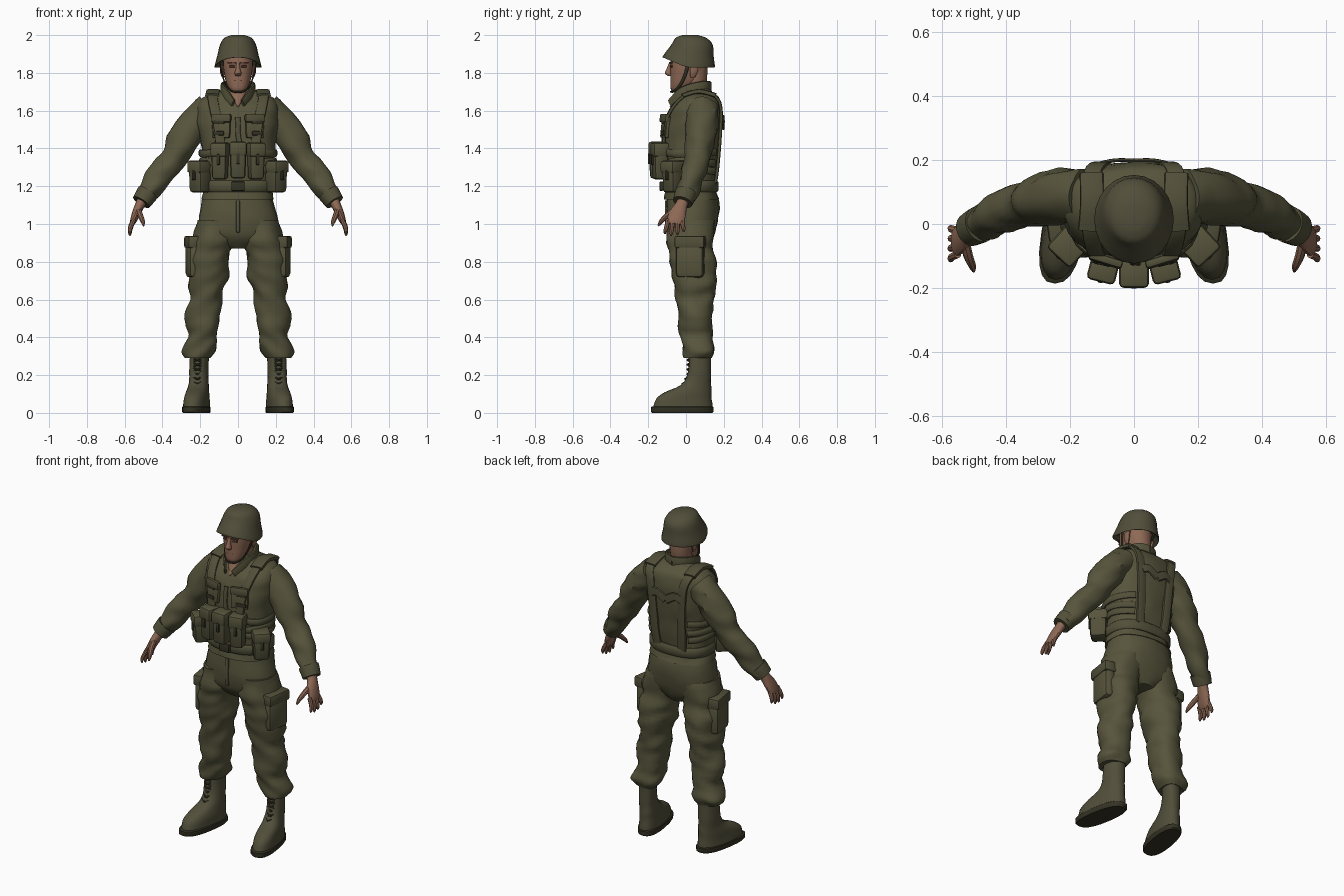
import bpy, bmesh, math
from mathutils import Vector, Matrix, noise
from mathutils.bvhtree import BVHTree

default_cube = bpy.data.objects.get("Cube")
if default_cube:
    bpy.data.objects.remove(default_cube)

X, Y, Z = Vector((1, 0, 0)), Vector((0, 1, 0)), Vector((0, 0, 1))
parts = []


def material(name, *rgb):
    mat = bpy.data.materials.new(name)
    mat.use_nodes = True
    mat.diffuse_color = (*rgb, 1)
    shader = next(n for n in mat.node_tree.nodes if n.type == "BSDF_PRINCIPLED")
    shader.inputs["Base Color"].default_value = (*rgb, 1)
    shader.inputs["Roughness"].default_value = .9
    return mat


olive = material("olive cloth", .095, .09, .045)
gear = material("olive webbing", .085, .08, .041)
leather = material("olive leather", .082, .076, .042)
dark = material("dark olive", .035, .033, .018)
skin = material("skin", .27, .14, .09)
shadow = material("dark skin", .09, .04, .028)


def finish(name, bm, mat, mirror):
    bmesh.ops.recalc_face_normals(bm, faces=bm.faces)
    mesh = bpy.data.meshes.new(name)
    bm.to_mesh(mesh)
    bm.free()
    mesh.materials.append(mat)
    obj = bpy.data.objects.new(name, mesh)
    bpy.context.scene.collection.objects.link(obj)
    if mirror:
        mod = obj.modifiers.new("Mirror", "MIRROR")
        mod.use_mirror_merge = False
    parts.append(obj)
    return obj


def spline(rows, steps):
    """Smooth in-between rows through the given rows."""
    rows = [Vector(r) for r in rows]
    last, out = len(rows) - 1, []
    for i in range(last):
        p, q, r, s = (rows[max(0, min(last, i + k))] for k in (-1, 0, 1, 2))
        for k in range(steps):
            t = k / steps
            out.append(q + (r - p) * (t / 2) + (p * 2 - q * 5 + r * 4 - s) * (t * t / 2)
                       + (q * 3 - p - r * 3 + s) * (t ** 3 / 2))
    return out + [rows[last]]


def loft(name, rows, mat, mirror=False, follow=False, ref=Y, sides=20, steps=3,
         power=2.0, fold=0.0, warp=None):
    """Skin rings of (x, y, z, half width, half depth); rings stay level or follow the path."""
    rows = spline(rows, steps)
    mid = [Vector(r[:3]) for r in rows]
    bm = bmesh.new()
    loops = []
    for i, row in enumerate(rows):
        t = (mid[min(i + 1, len(mid) - 1)] - mid[max(i - 1, 0)]).normalized() if follow else Z
        v = (ref - t * ref.dot(t)).normalized()
        u = v.cross(t)
        loop = []
        for k in range(sides):
            ang = math.tau * k / sides
            c, s = math.cos(ang), math.sin(ang)
            off = (u * math.copysign(abs(c) ** (2 / power), c) * row[3]
                   + v * math.copysign(abs(s) ** (2 / power), s) * row[4])
            co = mid[i] + off
            if fold:
                # cloth creases run mostly across the limb
                n = noise.noise(Vector((co.x * 9, co.y * 9, co.z * 17 + co.x * 8)))
                co += off.normalized() * n * fold
            loop.append(bm.verts.new(warp(co) if warp else co))
        loops.append(loop)
    for a, b in zip(loops, loops[1:]):
        for k in range(sides):
            j = (k + 1) % sides
            bm.faces.new((a[k], a[j], b[j], b[k]))
    bm.faces.new(loops[0])
    bm.faces.new(loops[-1])
    return finish(name, bm, mat, mirror)


def box(name, loc, size, mat, mirror=False, bevel=.012, turn=0, taper=1.0, lean=0):
    """Rounded block; taper narrows its lower end."""
    bm = bmesh.new()
    bmesh.ops.create_cube(bm, size=1)
    for v in bm.verts:
        k = taper if v.co.z < 0 else 1
        v.co = Vector((v.co.x * size[0] * k, v.co.y * size[1] * k, v.co.z * size[2]))
    bmesh.ops.bevel(bm, geom=bm.edges[:], offset=min(bevel, min(size) * .45), segments=2,
                    affect="EDGES", profile=.5)
    rot = Matrix.Rotation(turn, 4, "Z") @ Matrix.Rotation(lean, 4, "X")
    bm.transform(Matrix.Translation(loc) @ rot)
    return finish(name, bm, mat, mirror)


# Trousers
loft("trouser_seat", [(0, .03, 1.2, .175, .125), (0, .035, 1.08, .2, .14), (0, .03, .98, .215, .135),
                      (0, .03, .92, .17, .115), (0, .035, .87, .07, .08)], olive, power=2.3, fold=.01)
loft("trouser_leg", [(.115, .03, 1.02, .1, .12), (.132, .027, .9, .112, .127), (.152, .035, .8, .105, .12),
                     (.16, .04, .7, .1, .112), (.17, .047, .6, .087, .1), (.182, .047, .5, .09, .092),
                     (.188, .058, .4, .08, .083), (.202, .065, .33, .085, .086),
                     (.207, .065, .29, .07, .075)], olive, True, steps=5, power=2.2, fold=.022)
box("trouser_fly", (0, -.102, 1.04), (.02, .02, .17), olive, bevel=.006)

# Cargo pockets
box("cargo_pocket", (.235, .022, .81), (.07, .15, .19), olive, True, .025, turn=-.15)
box("cargo_flap", (.237, .022, .905), (.077, .16, .065), gear, True, .012, turn=-.15)

# Jacket
jacket = loft("jacket", [(0, .03, 1.13, .192, .143), (0, .025, 1.2, .18, .132), (0, .025, 1.3, .185, .14),
                         (0, .033, 1.43, .2, .15), (0, .04, 1.54, .215, .15), (0, .055, 1.62, .215, .135),
                         (0, .07, 1.67, .185, .105), (0, .06, 1.7, .105, .08), (0, .055, 1.73, .07, .066)],
              olive, sides=32, steps=4, power=2.4, fold=.01)
skin_tree = BVHTree.FromPolygons([v.co for v in jacket.data.vertices],
                                 [p.vertices[:] for p in jacket.data.polygons])


def snap(point, lift=.006):
    """Nearest place just above the jacket."""
    co, normal, _, _ = skin_tree.find_nearest(Vector(point))
    return co + normal * lift


loft("sleeve", [(.15, .085, 1.605, .085, .085), (.22, .085, 1.545, .088, .086), (.3, .075, 1.42, .08, .075),
                (.372, .05, 1.31, .073, .068), (.44, .022, 1.22, .063, .06), (.5, -.01, 1.135, .05, .052)],
     olive, True, follow=True, steps=5, fold=.018)
loft("cuff", [(.478, 0, 1.165, .058, .058), (.492, -.007, 1.145, .056, .057), (.512, -.018, 1.115, .051, .053)],
     gear, True, follow=True, steps=2)
loft("collar", [(0, .128, 1.725, .008, .03), (.06, .105, 1.728, .008, .03), (.085, .04, 1.715, .008, .032),
                (.068, -.025, 1.685, .009, .035), (.025, -.085, 1.64, .007, .02)],
     olive, True, follow=True, ref=Z, sides=12, power=3)
placket = [(*snap((0, -.3, z)), .005, .014) for z in (1.62, 1.55, 1.48, 1.4)]
loft("button_placket", placket, gear, follow=True, ref=X, sides=8, power=4)
pocket = snap((.1, -.2, 1.52), .002)
box("chest_pocket", pocket, (.1, .022, .12), olive, True, .009, turn=.3, lean=-.1)
box("chest_flap", pocket + Vector((0, -.004, .045)), (.108, .026, .045), gear, True, .009, turn=.3, lean=-.1)

# Webbing: shoulder straps, belt and back harness
strap = [(.125, -.2, 1.4), (.13, -.2, 1.5), (.135, -.15, 1.6), (.142, -.03, 1.69), (.145, .07, 1.75),
         (.14, .17, 1.7), (.13, .25, 1.6), (.12, .25, 1.45), (.11, .25, 1.3), (.11, .25, 1.2)]
loft("shoulder_strap", [(*snap(p), .009, .027) for p in strap], gear, True, follow=True, ref=X,
     sides=12, power=4)
pad = [(*snap(p, .012), .012, .037) for p in strap[3:6]]
loft("shoulder_pad", pad, gear, True, follow=True, ref=X, sides=12, power=4)
for z in (1.48, 1.56):
    box("strap_buckle", snap((.13, -.2, z), .014), (.062, .018, .022), dark, True, .005, turn=.25)
back = [(*snap((x, .3, 1.53)), .006, .025) for x in (0, .06, .13)]
loft("back_strap", back, gear, True, follow=True, ref=Z, sides=8, power=4)
loft("belt", [(0, .025, z, .187 + w, .14 + w) for z, w in ((1.17, 0), (1.18, .008), (1.22, .008), (1.23, 0))],
     gear, sides=32, steps=1, power=2.4)
box("belt_buckle", (0, -.13, 1.2), (.07, .02, .05), dark, bevel=.006)
for z in (1.28, 1.325, 1.37):
    roll = [(*snap((x, y, z), .004), .01, .02) for x, y in ((.14, -.2), (.2, -.08), (.25, .03), (.2, .14), (.14, .2))]
    loft("waist_webbing", roll, gear, True, follow=True, ref=Z, sides=10)


def pouch(name, x, y, z, w, d, h, turn, mirror):
    """Ammunition pouch with a flap and a fastening tab."""
    front = Matrix.Rotation(turn, 3, "Z") @ Vector((0, -d / 2, 0))
    box(name, (x, y, z), (w, d, h), gear, mirror, .018, turn, .9)
    box(name + "_flap", (x, y, z + h * .33), (w * 1.06, d * 1.1, h * .4), olive, mirror, .014, turn)
    box(name + "_tab", Vector((x, y, z + h * .06)) + front, (w * .2, .014, h * .3), dark, mirror, .004, turn)


pouch("centre_pouch", 0, -.155, 1.335, .088, .08, .19, 0, False)
pouch("front_pouch", .095, -.138, 1.33, .085, .08, .19, .25, True)
pouch("side_pouch", .2, -.065, 1.248, .095, .1, .165, .75, True)

# Boots
def splay(co):
    return Vector((co.x - co.y * .16, co.y, co.z))


loft("boot", [(.215, .075, .33, .05, .06), (.217, .072, .22, .048, .06), (.217, .055, .15, .052, .08),
              (.217, .012, .11, .058, .122), (.217, -.012, .075, .062, .148), (.217, -.018, .03, .064, .157)],
     leather, True, power=2.3, warp=splay, fold=.005)
loft("boot_sole", [(.217, -.02, 0, .064, .16), (.217, -.02, .006, .068, .166), (.217, -.02, .03, .068, .166),
                   (.217, -.02, .035, .062, .158)], dark, True, steps=1, power=2.5, warp=splay)
for i in range(7):
    z = .13 + i * .025
    y = .012 - max(0, .2 - z) * .55
    for tilt in (-1, 1):
        loft("boot_lace", [(.195, y + .006, z - tilt * .008, .004, .004), (.215, y - .006, z, .005, .005),
                           (.235, y + .006, z + tilt * .008, .004, .004)], dark, True, follow=True,
             sides=6, steps=1)

# Hands
loft("palm", [(.495, -.005, 1.15, .03, .033), (.517, -.022, 1.105, .026, .032), (.537, -.042, 1.06, .023, .044),
              (.553, -.055, 1.02, .018, .046), (.56, -.058, 1.0, .012, .04)], skin, True, follow=True, sides=14)
for i in range(4):
    y, tip = -.02 - i * .025, -.012 - i * .033
    drop = (.02, .003, 0, .01)[i]
    loft("finger", [(.55, y, 1.025, .012, .012), (.568, (y + tip) / 2, .98 + drop / 2, .012, .012),
                    (.572, tip, .95 + drop, .009, .009), (.57, tip, .938 + drop, .004, .004)],
         skin, True, follow=True, sides=8)
loft("thumb", [(.528, -.055, 1.075, .016, .016), (.517, -.1, 1.045, .015, .015), (.505, -.13, 1.015, .012, .012),
               (.5, -.147, .99, .005, .005)], skin, True, follow=True, ref=X, sides=8)

# Head and neck
loft("neck", [(0, .04, 1.64, .065, .07), (0, .04, 1.7, .058, .06), (0, .05, 1.77, .062, .062),
              (0, .05, 1.86, .068, .062)], skin)
loft("throat", [(0, -.075, 1.62, .004, .012), (0, -.03, 1.69, .04, .02), (0, 0, 1.73, .04, .02)], skin, sides=12)
loft("head", [(0, -.047, 1.697, .026, .024), (0, -.035, 1.715, .046, .046), (0, -.012, 1.745, .062, .071),
              (0, .005, 1.79, .073, .088), (0, .012, 1.835, .079, .096), (0, .015, 1.9, .08, .095)],
     skin, power=2.3)
loft("nose", [(0, -.08, 1.855, .009, .01), (0, -.09, 1.82, .012, .014), (0, -.093, 1.797, .018, .02),
              (0, -.083, 1.783, .012, .012)], skin, sides=10)
loft("ear", [(.078, .035, 1.775, .006, .012), (.084, .04, 1.8, .01, .02), (.086, .045, 1.84, .01, .024)],
     skin, True, sides=10)
box("eye", (.031, -.077, 1.835), (.032, .009, .012), shadow, True, .003, turn=.22)
box("brow", (.034, -.08, 1.853), (.042, .012, .009), shadow, True, .003, turn=.22)
box("mouth", (0, -.077, 1.759), (.044, .009, .008), shadow, bevel=.003)


# Helmet, with the rim lifted over the brow
def lift_brow(co):
    low = max(0, min(1, (1.98 - co.z) / .145))
    return Vector((co.x, co.y, co.z + max(0, -co.y) * .43 * low))


loft("helmet", [(0, .022, 2, .035, .04), (0, .026, 1.985, .072, .082), (0, .034, 1.95, .095, .107),
                (0, .022, 1.89, .11, .124), (0, .015, 1.835, .124, .138), (0, .015, 1.833, .118, .131),
                (0, .018, 1.86, .1, .112)], leather, sides=24, warp=lift_brow)
loft("chin_strap", [(.098, .015, 1.86, .004, .009), (.083, -.005, 1.79, .004, .009),
                    (.062, -.035, 1.73, .004, .009), (.03, -.066, 1.702, .005, .009),
                    (0, -.077, 1.7, .005, .009)], dark, True, follow=True, sides=8)

# Smooth shading with crisp edges
bpy.ops.object.select_all(action="DESELECT")
for part in parts:
    part.select_set(True)
bpy.context.view_layer.objects.active = parts[0]
bpy.ops.object.shade_smooth_by_angle(angle=math.radians(40))
